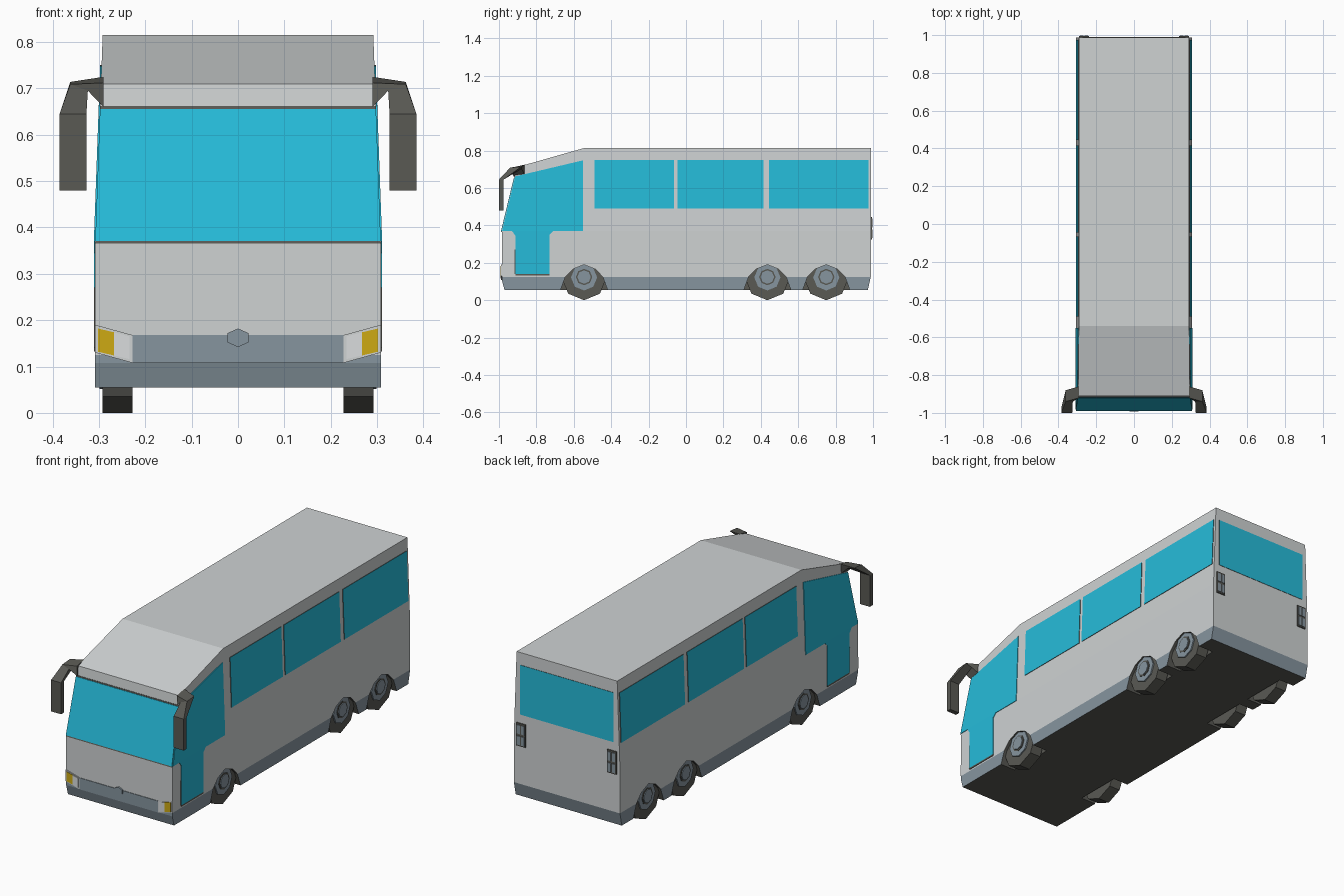
import bpy, bmesh, math
from mathutils import Vector

if "Cube" in bpy.data.objects:
    bpy.data.objects.remove(bpy.data.objects["Cube"])


def mat(name, r, g, b):
    m = bpy.data.materials.new(name)
    m.diffuse_color = (r, g, b, 1)
    m.use_nodes = True
    m.node_tree.nodes["Principled BSDF"].inputs["Base Color"].default_value = m.diffuse_color
    return m


GREY = mat("body_grey", .62, .645, .65)
BLUE = mat("skirt_blue_grey", .24, .30, .345)
DARK = mat("dark_rubber", .10, .10, .088)
GLASS = mat("cyan_glass", .019, .50, .70)
AMBER = mat("amber", .61, .40, .007)
LAMP = mat("lamp_white", .70, .72, .73)


def finish(name, bm, *mats):
    bmesh.ops.recalc_face_normals(bm, faces=bm.faces)
    me = bpy.data.meshes.new(name)
    bm.to_mesh(me)
    bm.free()
    for m in mats:
        me.materials.append(m)
    ob = bpy.data.objects.new(name, me)
    bpy.context.collection.objects.link(ob)
    return ob


def prism(name, pts, vec, face, rim=None):
    """Extrude a polygon along vec; the edge faces take the rim colour."""
    bm = bmesh.new()
    vec = Vector(vec)
    a = [bm.verts.new(p) for p in pts]
    b = [bm.verts.new(Vector(p) + vec) for p in pts]
    bm.faces.new(a)
    bm.faces.new(b)
    for i in range(len(a)):
        j = (i + 1) % len(a)
        bm.faces.new((a[i], a[j], b[j], b[i])).material_index = 1
    return finish(name, bm, face, rim or face)


def half_width(z):
    return .308 - max(0, z - .37) * .036


def side_plate(name, s, yz, face, rim=None, out=.003):
    pts = [(s * (half_width(z) - .003), y, z) for y, z in yz]
    prism(name, pts, (s * (.003 + out), 0, 0), face, rim)


def rect(a, b, c, d):
    return [(a, c), (b, c), (b, d), (a, d)]


def octagon(x, y, z, r):
    return [(x, y + r * math.sin(i * math.pi / 4), z - r * math.cos(i * math.pi / 4))
            for i in range(8)]


# Body shell: side profile swept across, then narrowed above the belt line
profile = [(-.97, .055), (-.985, .108), (-.985, .37), (-.915, .66), (-.91, .71),
           (-.54, .815), (.988, .815), (.988, .125), (.972, .055)]
bm = bmesh.new()
left = [bm.verts.new((-1, y, z)) for y, z in profile]
right = [bm.verts.new((1, y, z)) for y, z in profile]
bm.faces.new(left)
bm.faces.new(right)
for i in range(len(profile)):
    j = (i + 1) % len(profile)
    bm.faces.new((left[i], left[j], right[j], right[i]))
for z in (.125, .37):
    bmesh.ops.bisect_plane(bm, geom=bm.verts[:] + bm.edges[:] + bm.faces[:],
                           plane_co=(0, 0, z), plane_no=(0, 0, 1))
for v in bm.verts:
    v.co.x *= half_width(v.co.z)
bm.normal_update()
for f in bm.faces:
    z = f.calc_center_median().z
    f.material_index = 2 if z < .06 else 1 if z < .125 else 0
body = finish("body", bm, GREY, BLUE, DARK)

# Wheel arches cut into the body, and wheels
arch = [(-.135, .03), (-.10, .125), (-.06, .166), (0, .19),
        (.06, .166), (.10, .125), (.135, .03)]
for s, side in ((1, "right"), (-1, "left")):
    for n, wy in enumerate((-.545, .435, .75)):
        cut = prism("arch_cutter", [(s * .22, wy + y, z) for y, z in arch],
                    (s * .2, 0, 0), DARK)
        cut.data.materials.clear()
        for m in (GREY, BLUE, DARK):
            cut.data.materials.append(m)
        for p in cut.data.polygons:
            p.material_index = 2
        cut.hide_render = True
        cut.hide_set(True)
        mod = body.modifiers.new("arch", 'BOOLEAN')
        mod.operation = 'DIFFERENCE'
        mod.solver = 'EXACT'
        mod.object = cut
        tag = f"{side}_{n + 1}"
        prism("tyre_" + tag, octagon(s * .228, wy, .12, .12), (s * .064, 0, 0), DARK)
        prism("rim_" + tag, octagon(s * .28, wy, .122, .07), (s * .019, 0, 0), BLUE)
        prism("hub_ring_" + tag, octagon(s * .29, wy, .124, .044), (s * .012, 0, 0), DARK)
        prism("hub_" + tag, octagon(s * .29, wy, .124, .036), (s * .016, 0, 0), BLUE)

    # Side windows
    for n, (a, b) in enumerate(((-.49, -.065), (-.045, .415), (.445, .975))):
        side_plate(f"side_window_{side}_{n + 1}", s, rect(a, b, .49, .75), GLASS, DARK)

    # Cab window and door glass below the belt line
    side_plate("cab_window_" + side, s,
               [(-.983, .37), (-.55, .37), (-.55, .748), (-.913, .662)], GLASS)
    side_plate("door_glass_" + side, s,
               [(-.93, .37), (-.912, .345), (-.912, .14), (-.73, .14),
                (-.73, .35), (-.71, .37)], GLASS)
    side_plate("door_sill_" + side, s, rect(-.912, -.73, .132, .14), DARK)
    side_plate("door_edge_" + side, s, rect(-.918, -.912, .14, .27), DARK)

    # Headlights: surround, clear lens, amber lens
    def front_plate(name, xz, out, m):
        prism(name, [(s * x, -.983, z) for x, z in xz], (0, -out, 0), m)
    front_plate("headlight_surround_" + side,
                [(.308, .19), (.308, .13), (.228, .108), (.228, .168)], .006, GREY)
    front_plate("headlight_clear_" + side,
                [(.268, .174), (.268, .124), (.234, .116), (.234, .165)], .008, LAMP)
    front_plate("headlight_amber_" + side,
                [(.302, .182), (.302, .132), (.268, .124), (.268, .174)], .008, AMBER)

    # Rear lamps: dark housing with two pairs of lenses
    def rear_plate(name, r, out, m):
        prism(name, [(s * x, .985, z) for x, z in r], (0, out, 0), m)
    rear_plate("rear_lamp_housing_" + side, rect(.238, .29, .325, .445), .009, DARK)
    for n, (x, z) in enumerate(((.243, .332), (.267, .332), (.243, .39), (.267, .39))):
        rear_plate(f"rear_lamp_{side}_{n + 1}", rect(x, x + .018, z, z + .046), .012, BLUE)

    # Mirror: arm sections bent forward, then the hanging mirror head
    sections = [
        [(.290, -.92, .712), (.290, -.86, .725), (.290, -.86, .668), (.290, -.92, .66)],
        [(.362, -.94, .709), (.362, -.88, .714), (.324, -.88, .703), (.324, -.94, .695)],
        [(.385, -1, .645), (.385, -.975, .645), (.327, -.975, .645), (.327, -1, .645)],
        [(.385, -1, .48), (.385, -.975, .48), (.327, -.975, .48), (.327, -1, .48)]]
    bm = bmesh.new()
    rings = [[bm.verts.new((s * x, y, z)) for x, y, z in sec] for sec in sections]
    bm.faces.new(rings[0])
    bm.faces.new(rings[-1])
    for r, q in zip(rings, rings[1:]):
        for i in range(4):
            j = (i + 1) % 4
            bm.faces.new((r[i], r[j], q[j], q[i]))
    finish("mirror_" + side, bm, DARK)


# Windshield on a dark surround
def shield(name, z0, z1, out, m):
    pts = []
    for sx, z in ((-1, z0), (1, z0), (1, z1), (-1, z1)):
        pts.append((sx * half_width(z), -.983 + (z - .37) * .07 / .29, z))
    prism(name, pts, (0, -out, 0), m)


shield("windshield_surround", .365, .662, .004, DARK)
shield("windshield", .371, .656, .006, GLASS)

# Rear window
prism("rear_window", [(x, .985, z) for x, z in rect(-.272, .272, .49, .75)],
      (0, .005, 0), GLASS, DARK)

# Front bumper and hexagonal boss
prism("front_bumper", [(x, -.983, z) for x, z in rect(-.228, .228, .108, .168)],
      (0, -.005, 0), BLUE)
prism("front_boss", [(.026 * math.sin(a), -.985, .162 + .02 * math.cos(a))
                     for a in (i * math.pi / 3 for i in range(6))],
      (0, -.008, 0), BLUE)
